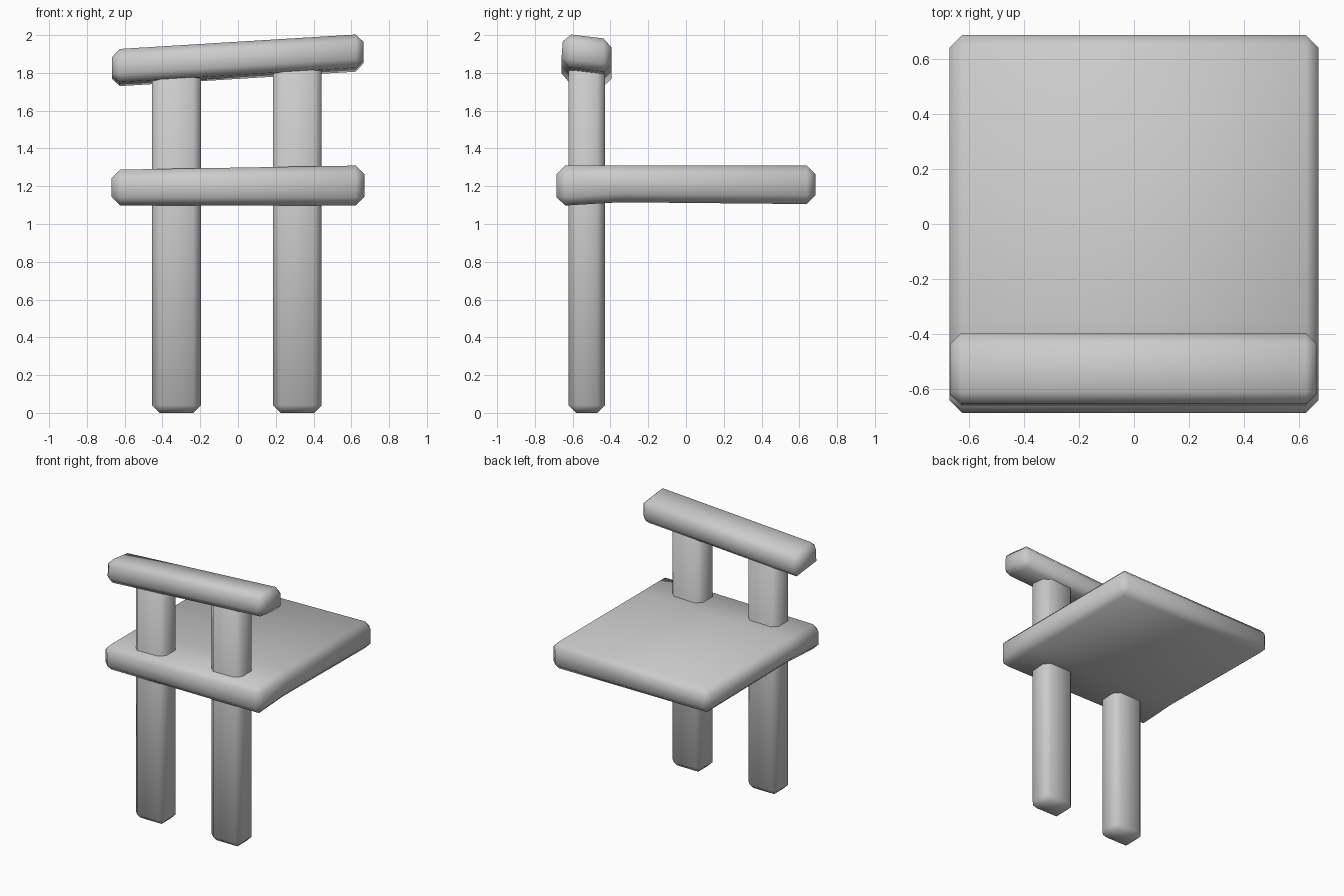
import bpy, bmesh

if "Cube" in bpy.data.objects:
    bpy.data.objects.remove(bpy.data.objects["Cube"])


def block(name, x, y, z, bevel, shape=None, cut_y=None):
    """Chamfered, smooth-shaded box; shape(co) nudges its corners."""
    bm = bmesh.new()
    bmesh.ops.create_cube(bm, size=1)
    for v in bm.verts:
        v.co = [lo + (c + 0.5) * (hi - lo) for c, (lo, hi) in zip(v.co, (x, y, z))]
    if cut_y is not None:
        bmesh.ops.bisect_plane(bm, geom=bm.verts[:] + bm.edges[:] + bm.faces[:],
                               plane_co=(0, cut_y, 0), plane_no=(0, 1, 0))
    if shape:
        for v in bm.verts:
            shape(v.co)
    for f in bm.faces:
        f.smooth = True
    me = bpy.data.meshes.new(name)
    bm.to_mesh(me)
    bm.free()
    ob = bpy.data.objects.new(name, me)
    bpy.context.collection.objects.link(ob)
    mod = ob.modifiers.new("chamfer", "BEVEL")
    mod.width = bevel
    mod.segments = 1
    mod.limit_method = "ANGLE"
    return ob


# Seat: thinner on the left, underside slightly hollowed behind the legs
def seat_shape(co):
    if co.z > 1.2:
        if co.x < 0:
            co.z -= 0.023
    elif co.y > 0:
        co.z += 0.010
    elif co.y > -0.5:
        co.z += 0.020


block("seat", (-0.67, 0.67), (-0.685, 0.685), (1.095, 1.31), 0.046, seat_shape, cut_y=-0.35)

# Two posts running from the floor through the seat into the rail
for name, x0, x1, top in (("left_post", -0.455, -0.197, 1.84),
                          ("right_post", 0.185, 0.443, 1.88)):
    block(name, (x0, x1), (-0.622, -0.43), (0, top), 0.04)


# Backrest rail: rises to the right and leans down towards the rear
def rail_shape(co):
    top = co.z > 1.85
    co.z += 0.061 * co.x - 0.12 * (co.y + 0.525)
    co.y += -0.012 if not top and co.y < -0.6 else 0


block("back_rail", (-0.668, 0.665), (-0.65, -0.395), (1.779, 1.955), 0.042, rail_shape)
